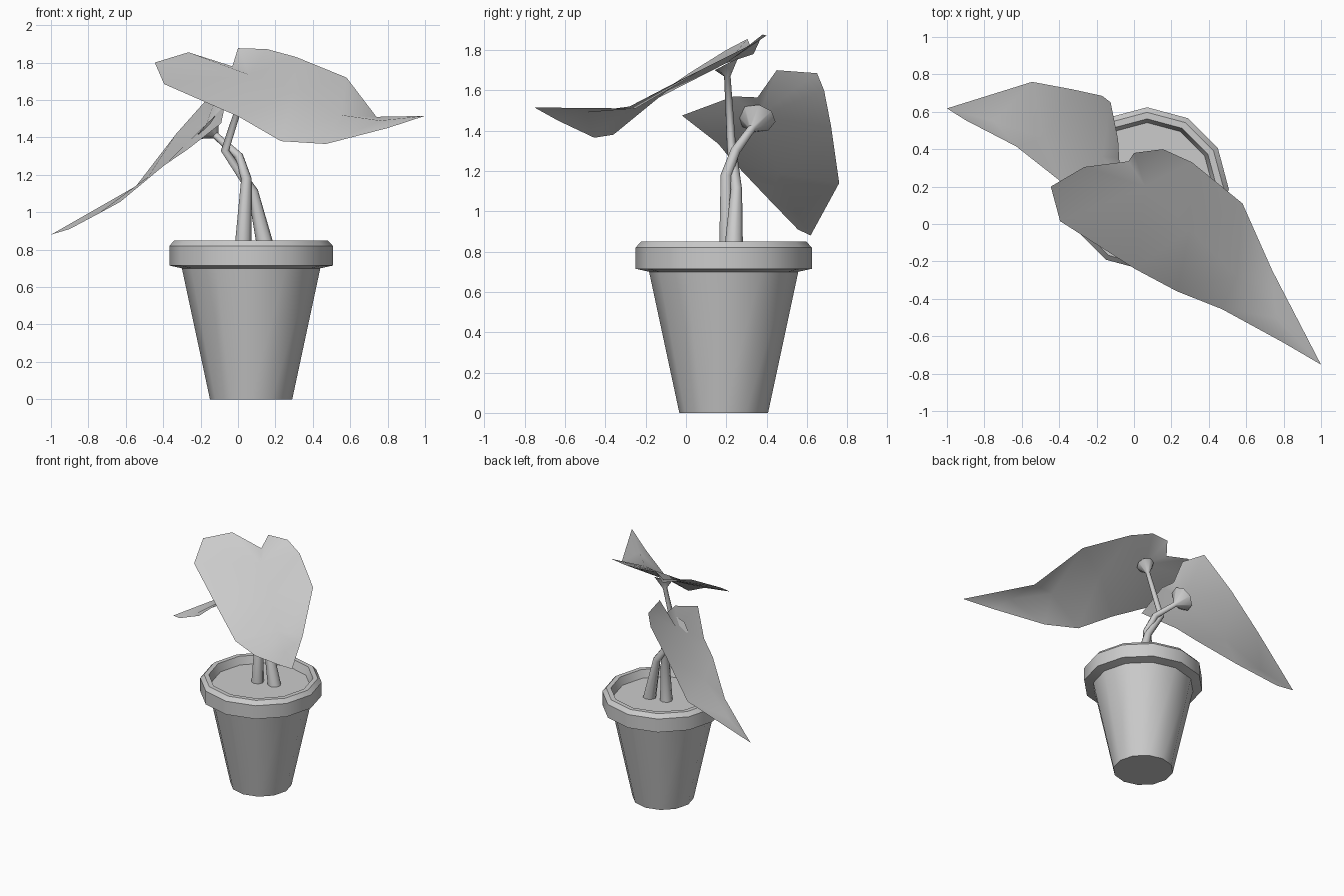
import bpy, bmesh, math
from mathutils import Vector

if "Cube" in bpy.data.objects:
    bpy.data.objects.remove(bpy.data.objects["Cube"])


def finish(name, bm, angle):
    me = bpy.data.meshes.new(name)
    bm.to_mesh(me)
    bm.free()
    me.shade_smooth()
    me.set_sharp_from_angle(angle=math.radians(angle))
    ob = bpy.data.objects.new(name, me)
    bpy.context.collection.objects.link(ob)
    return ob


def rings(name, sections, sides, angle, caps=True):
    """Skin circles given as (centre, axis, radius)."""
    bm = bmesh.new()
    loops = []
    for c, axis, r in sections:
        n = Vector(axis).normalized()
        u = (Vector((1, 0, 0)) - n * n.x).normalized()
        v = n.cross(u)
        loops.append([bm.verts.new(Vector(c) + r * (u * math.cos(t) + v * math.sin(t)))
                      for t in (2 * math.pi * k / sides for k in range(sides))])
    for a, b in zip(loops, loops[1:]):
        for k in range(sides):
            m = (k + 1) % sides
            bm.faces.new((a[k], a[m], b[m], b[k]))
    if caps:
        bm.faces.new(loops[0][::-1])
        bm.faces.new(loops[-1])
    bmesh.ops.recalc_face_normals(bm, faces=bm.faces)
    return finish(name, bm, angle)


def stem(name, path, radii, flare, flare_axis):
    """Tapered bent tube ending in a funnel under the leaf."""
    pts = [Vector(p) for p in path]
    secs = []
    for i, p in enumerate(pts):
        d = (pts[min(i + 1, len(pts) - 1)] - pts[max(i - 1, 0)])
        secs.append((p, flare_axis if i == len(pts) - 1 else d, radii[i]))
    secs[-1] = (pts[-1], flare_axis, flare)
    return rings(name, secs, 8, 50)


def leaf(name, notch, tip, rib, left, right):
    """Two half blades stitched from the midrib to each edge."""
    bm = bmesh.new()
    n, t = bm.verts.new(notch), bm.verts.new(tip)
    a = [n] + [bm.verts.new(p) for p in rib] + [t]
    for side in (left, right):
        b = [n] + [bm.verts.new(p) for p in side] + [t]
        i = j = 1
        bm.faces.new((n, a[1], b[1]))
        while i < len(a) - 2 or j < len(b) - 2:
            da = (a[i + 1].co - b[j].co).length if i < len(a) - 2 else 9
            db = (b[j + 1].co - a[i].co).length if j < len(b) - 2 else 9
            if da < db:
                bm.faces.new((a[i], a[i + 1], b[j]))
                i += 1
            else:
                bm.faces.new((a[i], b[j + 1], b[j]))
                j += 1
        bm.faces.new((a[i], t, b[j]))
    bmesh.ops.recalc_face_normals(bm, faces=bm.faces)
    if sum(f.normal.z for f in bm.faces) < 0:
        bmesh.ops.reverse_faces(bm, faces=bm.faces)
    return finish(name, bm, 80)


# Pot with rim and soil floor, 12 sides
cx, cy = 0.07, 0.187
profile = [(0.22, 0), (0.37, 0.70), (0.437, 0.715), (0.437, 0.82), (0.41, 0.85),
           (0.375, 0.85), (0.355, 0.79)]
rings("pot", [((cx, cy, z), (0, 0, 1), r) for r, z in profile], 12, 40)

# Stems
stem("upper_leaf_stem",
     [(0.155, 0.235, 0.78), (0.08, 0.25, 1.11), (-0.07, 0.225, 1.33), (0.04, 0.205, 1.67), (0.06, 0.2, 1.73)],
     [0.048, 0.028, 0.022, 0.016, 0], 0.065, (0, -0.46, 0.89))
stem("lower_leaf_stem",
     [(0.025, 0.21, 0.78), (0.045, 0.2, 1.18), (0.005, 0.245, 1.30), (-0.12, 0.325, 1.41), (-0.165, 0.35, 1.46)],
     [0.046, 0.028, 0.024, 0.02, 0], 0.095, (-0.65, 0.1, 0.6))

# Leaves
leaf("upper_leaf", (-0.03, 0.335, 1.78), (1.0, -0.752, 1.515),
     [(0.06, 0.2, 1.735), (0.3, -0.03, 1.65), (0.55, -0.28, 1.52), (0.76, -0.5, 1.49)],
     [(-0.265, 0.305, 1.855), (-0.445, 0.2, 1.80), (-0.395, 0.015, 1.685), (0.005, -0.24, 1.51),
      (0.23, -0.36, 1.38), (0.47, -0.455, 1.365), (0.8, -0.635, 1.45)],
     [(0.0, 0.38, 1.877), (0.155, 0.40, 1.872), (0.31, 0.33, 1.83), (0.58, 0.11, 1.72),
      (0.74, -0.25, 1.51)])
leaf("lower_leaf", (-0.08, 0.355, 1.565), (-1.0, 0.618, 0.88),
     [(-0.17, 0.36, 1.47), (-0.48, 0.46, 1.19), (-0.75, 0.55, 0.99)],
     [(-0.07, 0.235, 1.57), (-0.09, -0.02, 1.475), (-0.27, 0.16, 1.335), (-0.395, 0.23, 1.25),
      (-0.63, 0.415, 1.055), (-0.9, 0.555, 0.91)],
     [(-0.085, 0.45, 1.70), (-0.125, 0.65, 1.685), (-0.17, 0.685, 1.60), (-0.33, 0.72, 1.42),
      (-0.545, 0.76, 1.14)])
